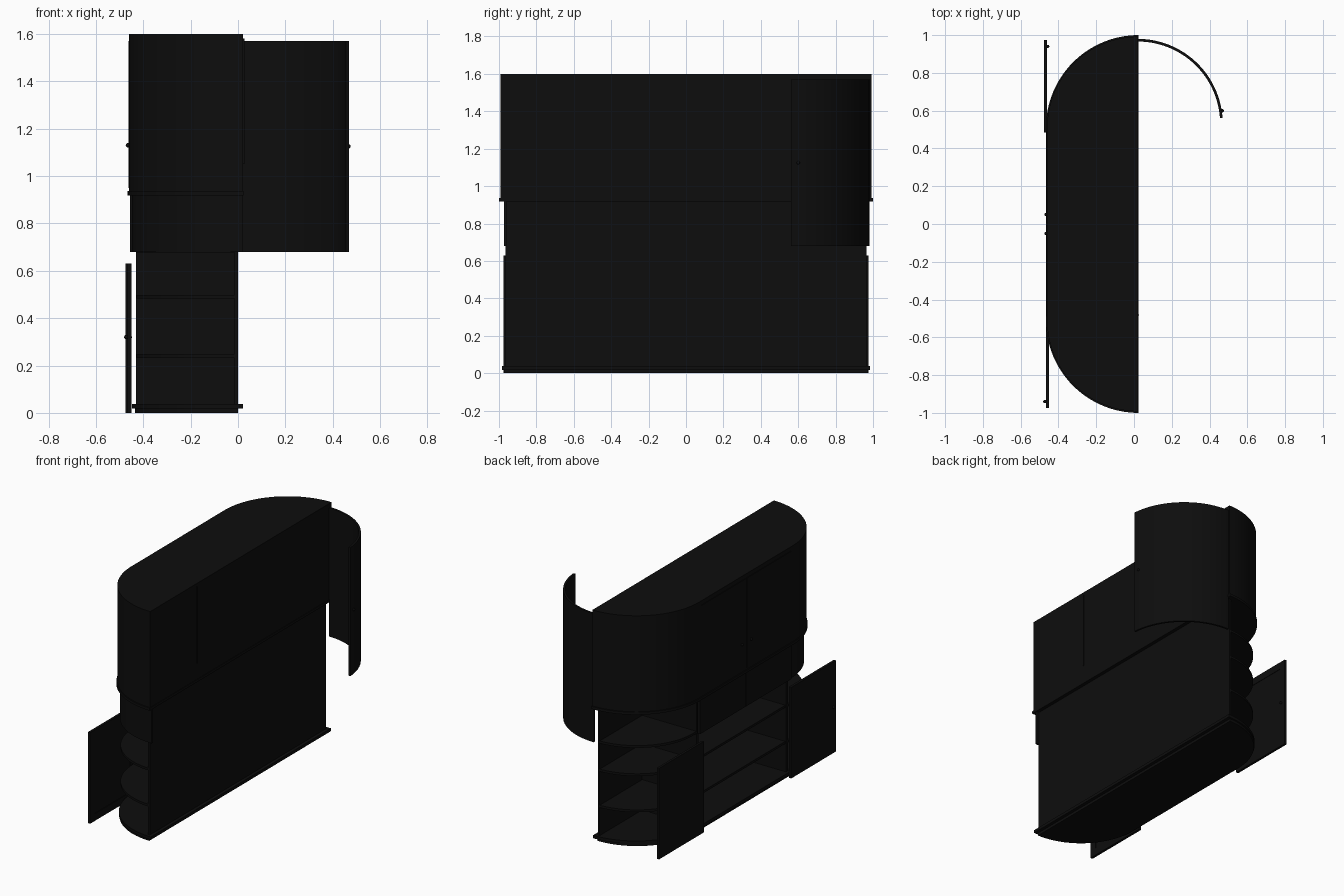
import bpy, bmesh, math

if "Cube" in bpy.data.objects:
    bpy.data.objects.remove(bpy.data.objects["Cube"])

mat = bpy.data.materials.new("black_lacquer")
mat.diffuse_color = (0.004, 0.004, 0.004, 1)
mat.use_nodes = True
mat.node_tree.nodes["Principled BSDF"].inputs["Base Color"].default_value = mat.diffuse_color


def finish(name, bm):
    bmesh.ops.recalc_face_normals(bm, faces=bm.faces)
    me = bpy.data.meshes.new(name)
    bm.to_mesh(me)
    bm.free()
    ob = bpy.data.objects.new(name, me)
    bpy.context.collection.objects.link(ob)
    me.materials.append(mat)
    bpy.context.view_layer.objects.active = ob
    ob.select_set(True)
    bpy.ops.object.shade_smooth_by_angle(angle=math.radians(30))
    ob.select_set(False)
    return ob


def prism(name, pts, z0, z1):
    bm = bmesh.new()
    f = bm.faces.new([bm.verts.new((x, y, z0)) for x, y in pts])
    r = bmesh.ops.extrude_face_region(bm, geom=[f])
    vs = [v for v in r["geom"] if isinstance(v, bmesh.types.BMVert)]
    bmesh.ops.translate(bm, verts=vs, vec=(0, 0, z1 - z0))
    return finish(name, bm)


def box(name, x, y, z):
    return prism(name, [(x[0], y[0]), (x[1], y[0]), (x[1], y[1]), (x[0], y[1])], *z)


def arc(cx, cy, r, a0, a1, n=32):
    return [(cx + r * math.cos(math.radians(a0 + (a1 - a0) * i / n)),
             cy + r * math.sin(math.radians(a0 + (a1 - a0) * i / n))) for i in range(n + 1)]


def d_shape(cx, r, half):
    """Flat back at cx, quarter-round ends reaching y = +-half."""
    c = half - r
    return arc(cx, c, r, 90, 180) + arc(cx, -c, r, 180, 270)


def curved_panel(name, cx, cy, r, t, a0, a1, z0, z1):
    return prism(name, arc(cx, cy, r, a0, a1) + arc(cx, cy, r - t, a1, a0), z0, z1)


def quarter(name, s, z0, z1):
    # rounded end shelf
    return prism(name, [(0, s * 0.48), (0, s * 0.965)] +
                 [(x, s * y) for x, y in arc(0, 0.535, 0.43, 90, 180)] + [(-0.43, s * 0.48)], z0, z1)


def knob(name, x, y, z):
    bm = bmesh.new()
    bmesh.ops.create_uvsphere(bm, u_segments=16, v_segments=8, radius=0.009)
    bmesh.ops.translate(bm, verts=bm.verts, vec=(x, y, z))
    return finish(name, bm)


# upper closed case with its bottom rim
prism("upper_case", d_shape(0.022, 0.482, 0.992), 0.935, 1.6)
prism("upper_rim", d_shape(0.024, 0.49, 1.0), 0.918, 0.936)

# plinth: lower slab narrower, upper lip wider
prism("plinth_foot", d_shape(0.0, 0.435, 0.97), 0.0, 0.02)
prism("plinth_lip", d_shape(0.022, 0.47, 0.985), 0.018, 0.038)

# carcass: back panel, dividers, shelves
box("back_panel", (-0.015, 0.0), (-0.965, 0.965), (0.03, 0.93))
for y in (-0.49, 0.49):
    box("divider", (-0.43, 0), (y - 0.01, y + 0.01), (0.03, 0.93))
for z in (0.24, 0.49, 0.685):
    box("middle_shelf", (-0.425, 0), (-0.49, 0.49), (z - 0.008, z + 0.008))
    for s in (-1, 1):
        quarter("end_shelf", s, z - 0.008, z + 0.008)

# upper door skirts hanging below the case
for s in (-1, 1):
    ys = sorted((s * 0.003, s * 0.5))
    box("upper_door", (-0.457, -0.44), ys, (0.68, 0.93))
    ys = sorted((s * 0.005, s * 0.49))
    box("upper_door_face", (-0.463, -0.459), ys, (0.95, 1.57))
    knob("upper_knob", -0.465, s * 0.05, 1.13)
curved_panel("closed_curved_door", 0.02, -0.505, 0.468, 0.014, 180, 270, 0.68, 0.93)

# curved end door swung fully open
curved_panel("open_curved_door", 0.02, 0.53, 0.45, 0.014, 90, 4, 0.68, 1.57)
knob("curved_door_knob", 0.467, 0.6, 1.125)

# flat lower doors swung open, with shallow raised frames
for s, x0, x1 in ((1, -0.476, -0.463), (-1, -0.466, -0.452)):
    a, b = sorted((s * 0.485, s * 0.975))
    box("lower_door", (x0, x1), (a, b), (0.0, 0.63))
    e = x1
    box("door_stile", (e, e + 0.003), (a, a + 0.05), (0, 0.63))
    box("door_stile", (e, e + 0.003), (b - 0.05, b), (0, 0.63))
    box("door_rail", (e, e + 0.003), (a + 0.05, b - 0.05), (0, 0.05))
    box("door_rail", (e, e + 0.003), (a + 0.05, b - 0.05), (0.58, 0.63))
    knob("lower_knob", x1 + 0.006 if s > 0 else x0 - 0.006, s * 0.94, 0.32)

# narrow seam strip on the back
box("back_strip", (0.022, 0.027), (-0.485, -0.48), (1.05, 1.58))
